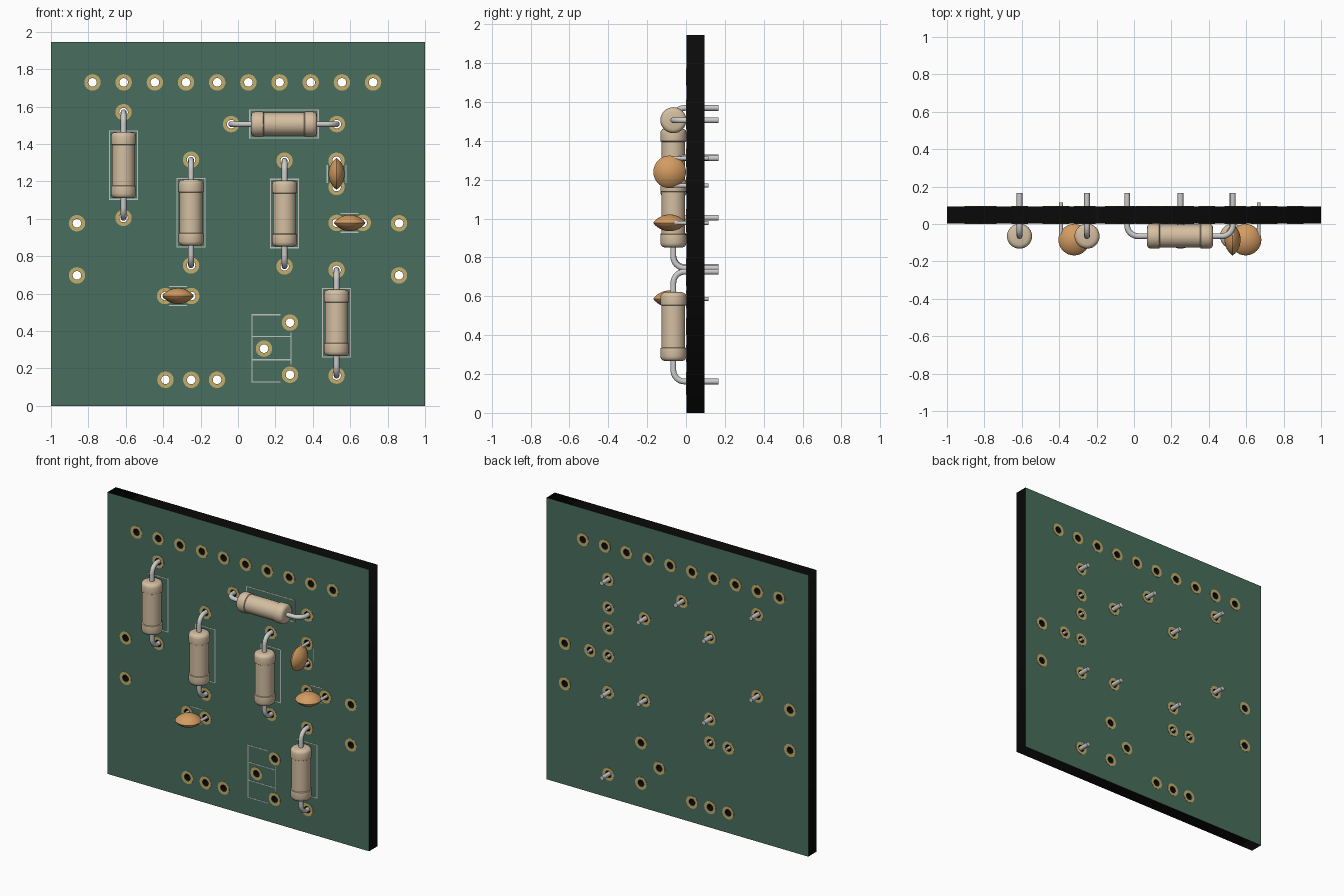
import bpy, bmesh
from math import pi, sin, cos, radians
from mathutils import Matrix, Vector

if "Cube" in bpy.data.objects:
    bpy.data.objects.remove(bpy.data.objects["Cube"])

FRONT, BACK = 0.003, 0.094          # board faces in y
HOLE, PAD = 0.023, 0.044


def material(name, rgb):
    m = bpy.data.materials.new(name)
    m.diffuse_color = (*rgb, 1)
    m.use_nodes = True
    m.node_tree.nodes["Principled BSDF"].inputs["Base Color"].default_value = m.diffuse_color
    return m


green = material("green", (0.065, 0.155, 0.11))
black = material("black", (0.003, 0.003, 0.003))
gold = material("gold", (0.55, 0.42, 0.15))
tan = material("tan", (0.66, 0.52, 0.36))
orange = material("orange", (0.65, 0.33, 0.12))
metal = material("metal", (0.6, 0.6, 0.6))
white = material("white", (0.52, 0.56, 0.52))


def add(name, mesh, mats, smooth=False):
    ob = bpy.data.objects.new(name, mesh)
    bpy.context.collection.objects.link(ob)
    mesh.materials.clear()
    for m in mats:
        mesh.materials.append(m)
    if smooth:
        bpy.ops.object.select_all(action='DESELECT')
        ob.select_set(True)
        bpy.context.view_layer.objects.active = ob
        bpy.ops.object.shade_smooth_by_angle(angle=radians(40))
    return ob


def curve_mesh(curve):
    tmp = bpy.data.objects.new("tmp", curve)
    bpy.context.collection.objects.link(tmp)
    bpy.context.view_layer.update()
    dg = bpy.context.evaluated_depsgraph_get()
    mesh = bpy.data.meshes.new_from_object(tmp.evaluated_get(dg))
    bpy.data.objects.remove(tmp)
    return mesh


def spline(curve, pts, cyclic):
    s = curve.splines.new('POLY')
    s.points.add(len(pts) - 1)
    for p, co in zip(s.points, pts):
        p.co = (*co, 1)
    s.use_cyclic_u = cyclic


def circle(x, z, r, n=24):
    return [(x + r * cos(2 * pi * i / n), z + r * sin(2 * pi * i / n), 0) for i in range(n)]


def plate(loops, y0, y1):
    """Flat plate in the xz plane; inner loops become holes."""
    c = bpy.data.curves.new("plate", 'CURVE')
    c.dimensions = '2D'
    c.fill_mode = 'BOTH'
    c.extrude = (y1 - y0) / 2
    for pts in loops:
        spline(c, pts, True)
    mesh = curve_mesh(c)
    bm = bmesh.new()
    bm.from_mesh(mesh)
    bmesh.ops.remove_doubles(bm, verts=bm.verts, dist=1e-5)
    bm.transform(Matrix.Translation((0, (y0 + y1) / 2, 0)) @ Matrix.Rotation(pi / 2, 4, 'X'))
    bmesh.ops.recalc_face_normals(bm, faces=bm.faces)
    bm.to_mesh(mesh)
    bm.free()
    return mesh


def lathe(name, profile, loc, axis, mat):
    """Spin (radius, height) pairs around the given axis."""
    bm = bmesh.new()
    vs = [bm.verts.new((r, 0, h)) for r, h in profile]
    es = [bm.edges.new(p) for p in zip(vs, vs[1:])]
    bmesh.ops.spin(bm, geom=vs + es, cent=(0, 0, 0), axis=(0, 0, 1), angle=2 * pi, steps=32)
    bmesh.ops.remove_doubles(bm, verts=bm.verts, dist=1e-5)
    bmesh.ops.recalc_face_normals(bm, faces=bm.faces)
    bm.transform(Matrix.Translation(loc) @ Vector(axis).to_track_quat('Z', 'Y').to_matrix().to_4x4())
    mesh = bpy.data.meshes.new(name)
    bm.to_mesh(mesh)
    bm.free()
    add(name, mesh, [mat], True)


def wire(name, pts, r):
    c = bpy.data.curves.new(name, 'CURVE')
    c.dimensions = '3D'
    c.bevel_depth = r
    c.bevel_resolution = 3
    c.use_fill_caps = True
    spline(c, pts, False)
    add(name, curve_mesh(c), [metal], True)


# Component positions: (x, z, axis)
resistors = [(-0.612, 1.287, 'Z'), (-0.251, 1.033, 'Z'), (0.249, 1.028, 'Z'),
             (0.527, 0.444, 'Z'), (0.246, 1.506, 'X')]
capacitors = [(0.597, 0.978, 'X'), (0.527, 1.24, 'Z'), (-0.32, 0.587, 'X')]
AX = {'X': Vector((1, 0, 0)), 'Z': Vector((0, 0, 1))}
SPAN, CSPAN = 0.2825, 0.07

# All drilled holes
holes = [(-0.778 + i * 0.1667, 1.729) for i in range(10)]
holes += [(sx * 0.861, z) for sx in (-1, 1) for z in (0.976, 0.697)]
holes += [(x, 0.139) for x in (-0.388, -0.25, -0.112)]
holes += [(0.278, 0.445), (0.139, 0.306), (0.278, 0.166)]
for parts, d in ((resistors, SPAN), (capacitors, CSPAN)):
    for x, z, a in parts:
        for s in (-1, 1):
            p = Vector((x, 0, z)) + AX[a] * s * d
            holes.append((p.x, p.z))

# Board: green faces, black edges and hole walls
outline = [(-1, 0, 0), (1, 0, 0), (1, 1.945, 0), (-1, 1.945, 0)]
board = plate([outline] + [circle(x, z, HOLE)[::-1] for x, z in holes], FRONT, BACK)
add("circuit_board", board, [green, black])
for f in board.polygons:
    f.material_index = 0 if abs(f.normal.y) > 0.5 else 1

# Ring pads on both faces
rings = [l for x, z in holes for l in (circle(x, z, PAD), circle(x, z, HOLE)[::-1])]
add("front_pads", plate(rings, FRONT - 0.002, FRONT), [gold])
add("back_pads", plate(rings, BACK, BACK + 0.002), [gold])

# Resistors: bulged end caps, slimmer middle, one U-shaped lead
half = [(0, 0.177), (0.045, 0.177), (0.057, 0.173), (0.064, 0.165), (0.067, 0.153),
        (0.067, 0.118), (0.066, 0.111), (0.061, 0.108)]
body = half + [(r, -h) for r, h in reversed(half)]
YR, BEND = -0.065, 0.058
for i, (x, z, a) in enumerate(resistors, 1):
    c, d = Vector((x, YR, z)), AX[a]
    lathe(f"resistor_body_{i}", body, c, d, tan)
    side = [(SPAN, 0.167 - YR)] + [(SPAN - BEND + BEND * cos(t), BEND - BEND * sin(t))
                                   for t in (k * pi / 16 for k in range(9))]
    path = side + [(-u, v) for u, v in reversed(side)]
    wire(f"resistor_lead_{i}", [c + d * u + Vector((0, v, 0)) for u, v in path], 0.0155)

# Capacitors: lens discs on two straight thin leads
R, H, YC = 0.084, 0.043, -0.084
lens = [(R * sin(t), H * cos(t) ** 1.6) for t in (k * pi / 20 for k in range(10))] + [(R, 0)]
lens += [(r, -h) for r, h in reversed(lens[:-1])]
for i, (x, z, a) in enumerate(capacitors, 1):
    c, d = Vector((x, YC, z)), AX[a]
    lathe(f"capacitor_disc_{i}", lens, c, AX['X' if a == 'Z' else 'Z'], orange)
    for s in (-1, 1):
        p = c + d * s * CSPAN
        wire(f"capacitor_lead_{i}", [(p.x, -0.06, p.z), (p.x, 0.115, p.z)], 0.0105)

# Printed component outlines (x0, z0, x1, z1)
lines = []


def rect(x, z, w, h):
    for s in (-1, 1):
        lines.append((x - w, z + s * h, x + w, z + s * h))
        lines.append((x + s * w, z - h, x + s * w, z + h))


for x, z, a in resistors:
    rect(x, z, *((0.075, 0.183) if a == 'Z' else (0.183, 0.075)))
for x, z, a in capacitors:
    for s in (-0.05, 0.05):
        lines.append((x - 0.045, z + s, x + 0.045, z + s) if a == 'X'
                     else (x + s, z - 0.045, x + s, z + 0.045))
# Empty three-pin footprint
lines += [(0.075, 0.127, 0.075, 0.487), (0.075, 0.487, 0.225, 0.487), (0.075, 0.127, 0.225, 0.127),
          (0.075, 0.37, 0.283, 0.37), (0.075, 0.246, 0.283, 0.246), (0.283, 0.225, 0.283, 0.39)]
bm = bmesh.new()
W = 0.006
for x0, z0, x1, z1 in lines:
    m = Matrix.Translation(((x0 + x1) / 2, FRONT - 0.0005, (z0 + z1) / 2))
    bmesh.ops.create_cube(bm, size=1, matrix=m @ Matrix.Diagonal((x1 - x0 + W, 0.002, z1 - z0 + W, 1)))
mesh = bpy.data.meshes.new("printed_outlines")
bm.to_mesh(mesh)
bm.free()
add("printed_outlines", mesh, [white])
